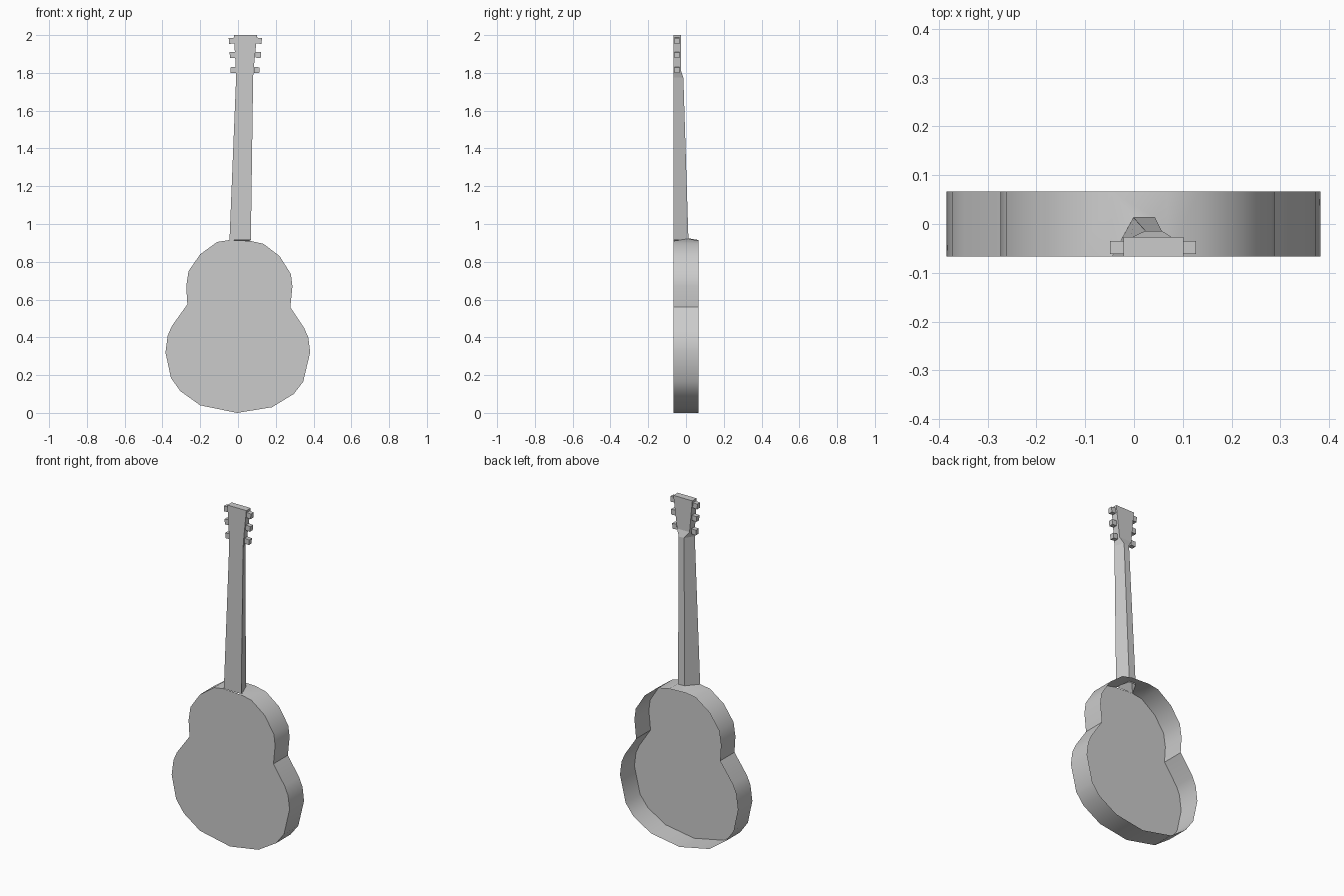
import bpy, bmesh, math
from mathutils import Matrix

if "Cube" in bpy.data.objects:
    bpy.data.objects.remove(bpy.data.objects["Cube"])

FRONT, BACK = -0.067, 0.067


def finish(name, bm, smooth=False):
    bmesh.ops.recalc_face_normals(bm, faces=bm.faces)
    mesh = bpy.data.meshes.new(name)
    bm.to_mesh(mesh)
    bm.free()
    ob = bpy.data.objects.new(name, mesh)
    bpy.context.collection.objects.link(ob)
    if smooth:
        bpy.ops.object.select_all(action='DESELECT')
        ob.select_set(True)
        bpy.context.view_layer.objects.active = ob
        bpy.ops.object.shade_smooth_by_angle(angle=math.radians(32))
    return ob


# Neck and head cross-sections: z, front left/right x, back left/right x, back y
sections = [
    (0.915, -0.045, 0.068, -0.001, 0.043, 0.013),
    (1.775, -0.010, 0.080, 0.023, 0.057, -0.014),
    (1.812, -0.011, 0.082, -0.004, 0.077, -0.027),
    (2.000, -0.022, 0.101, -0.022, 0.101, -0.027),
]

# Body: open-backed shell, outline runs from right of the neck round to the left
outline = [
    (0.068, 0.91), (0.135, 0.895), (0.22, 0.83), (0.28, 0.735), (0.288, 0.67),
    (0.277, 0.56), (0.35, 0.45), (0.372, 0.40), (0.382, 0.32), (0.345, 0.165),
    (0.295, 0.10), (0.18, 0.03), (-0.005, 0.0), (-0.20, 0.04), (-0.305, 0.115),
    (-0.355, 0.185), (-0.384, 0.32), (-0.372, 0.41), (-0.35, 0.46),
    (-0.268, 0.575), (-0.274, 0.67), (-0.262, 0.75), (-0.20, 0.84),
    (-0.11, 0.905), (-0.045, 0.915),
]
bm = bmesh.new()
front = [bm.verts.new((x, FRONT, z)) for x, z in outline]
back = [bm.verts.new((x, BACK, z)) for x, z in outline]
bm.faces.new(front)
for i in range(len(outline) - 1):
    bm.faces.new((front[i], front[i + 1], back[i + 1], back[i]))
# Top wall fits around the heel of the neck
z, _, _, bl, br, by = sections[0]
heel_l = bm.verts.new((bl, by, 0.924))
heel_r = bm.verts.new((br, by, 0.922))
bm.faces.new((front[0], back[0], heel_r))
bm.faces.new((heel_r, back[0], back[-1], heel_l))
bm.faces.new((heel_l, back[-1], front[-1]))
finish("body", bm, smooth=True)

# Neck and head lofted through the sections, open at the heel
bm = bmesh.new()
rings = []
for z, fl, fr, bl, br, by in sections:
    rings.append([bm.verts.new(p) for p in (
        (fl, FRONT, z), (fr, FRONT, z), (br, by, z), (bl, by, z))])
for a, b in zip(rings, rings[1:]):
    for i in range(4):
        j = (i + 1) % 4
        bm.faces.new((a[i], a[j], b[j], b[i]))
bm.faces.new(rings[-1])
finish("neck_and_head", bm)

# Tuning pegs: three blocks down each side of the head
pegs = [(1.97, -0.034, 0.111), (1.895, -0.029, 0.107), (1.815, -0.025, 0.099)]
for row, (z, left, right) in enumerate(pegs):
    for side, x in (("left", left), ("right", right)):
        tilt = math.radians(5 if side == "right" else -3)
        bm = bmesh.new()
        bmesh.ops.create_cube(bm, size=1)
        bm.transform(Matrix.Translation((x, -0.048, z))
                     @ Matrix.Rotation(tilt, 4, 'Y')
                     @ Matrix.Diagonal((0.029, 0.026, 0.031, 1)))
        finish(f"tuning_peg_{side}_{row + 1}", bm)
